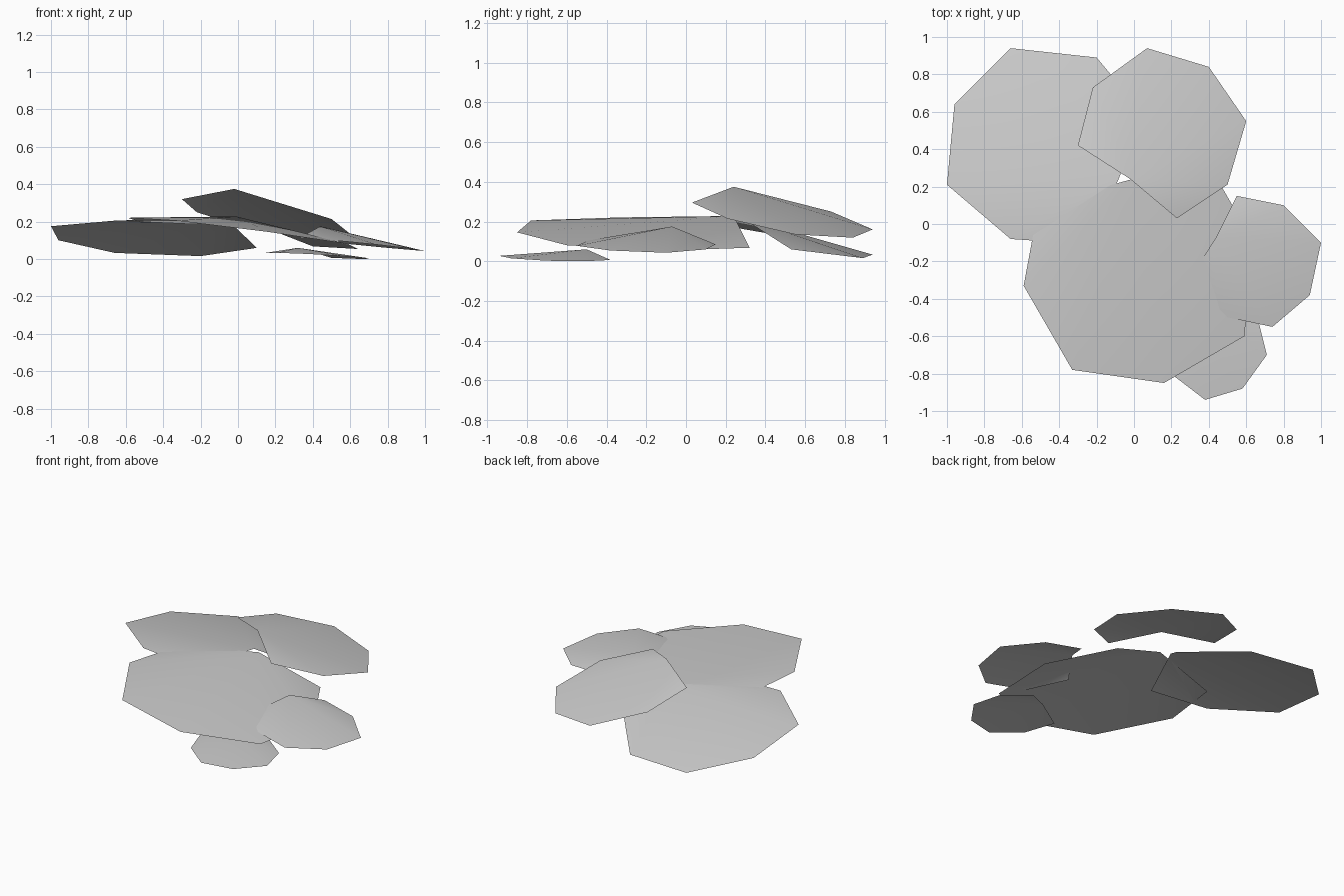
import bpy
import bmesh

# Remove the default cube only
default_cube = bpy.data.objects.get("Cube")
if default_cube:
    bpy.data.objects.remove(default_cube, do_unlink=True)

# One plain grey for every leaf
leaf_grey = bpy.data.materials.new("leaf_grey")
leaf_grey.use_nodes = True
grey = (0.6, 0.6, 0.6, 1.0)
leaf_grey.diffuse_color = grey
leaf_grey.node_tree.nodes["Principled BSDF"].inputs["Base Color"].default_value = grey


def add_leaf(name, tip, rim, height, slope_x, slope_y):
    """Fan a tilted, flat-rimmed leaf out from a raised tip at its notch.

    The rim lies in the plane z = height + slope_x * x + slope_y * y.
    """
    bm = bmesh.new()
    centre = bm.verts.new(tip)
    outline = [bm.verts.new((x, y, height + slope_x * x + slope_y * y)) for x, y in rim]
    for start, end in zip(outline, outline[1:]):
        bm.faces.new((centre, start, end))
    # Keep every blade facing up
    for face in bm.faces:
        face.normal_update()
        if face.normal.z < 0:
            face.normal_flip()
        face.smooth = True

    mesh = bpy.data.meshes.new(name)
    bm.to_mesh(mesh)
    bm.free()
    mesh.materials.append(leaf_grey)
    leaf = bpy.data.objects.new(name, mesh)
    bpy.context.scene.collection.objects.link(leaf)
    return leaf


# Highest leaf, at the back
add_leaf(
    name="top_leaf",
    tip=(-0.02, 0.24, 0.375),
    rim=[(-0.3, 0.42), (-0.22, 0.73), (0.07, 0.94), (0.4, 0.84),
         (0.6, 0.55), (0.5, 0.21), (0.23, 0.03)],
    height=0.342, slope_x=-0.18, slope_y=-0.18,
)

# Wide leaf at the back right of the plant
add_leaf(
    name="back_leaf",
    tip=(-0.07, 0.27, 0.225),
    rim=[(0.1, 0.53), (-0.2, 0.89), (-0.66, 0.94), (-0.96, 0.64),
         (-1.0, 0.21), (-0.66, -0.08), (-0.23, -0.11)],
    height=0.155, slope_x=-0.056, slope_y=-0.169,
)

# Largest leaf, at the front
add_leaf(
    name="front_leaf",
    tip=(-0.01, 0.24, 0.228),
    rim=[(-0.51, 0.1), (-0.59, -0.33), (-0.33, -0.78), (0.16, -0.85),
         (0.59, -0.6), (0.64, -0.1), (0.4, 0.32)],
    height=0.132, slope_x=-0.128, slope_y=-0.04,
)

# Small leaf on the plant's left
add_leaf(
    name="side_leaf",
    tip=(0.44, -0.07, 0.175),
    rim=[(0.55, 0.15), (0.8, 0.1), (1.0, -0.1), (0.94, -0.38),
         (0.74, -0.55), (0.46, -0.49), (0.33, -0.24)],
    height=0.144, slope_x=-0.103, slope_y=-0.018,
)

# Smallest leaf, lying near the ground
add_leaf(
    name="low_leaf",
    tip=(0.32, -0.5, 0.06),
    rim=[(0.14, -0.6), (0.21, -0.81), (0.38, -0.94), (0.58, -0.88),
         (0.71, -0.7), (0.66, -0.5), (0.5, -0.38)],
    height=0.025, slope_x=-0.056, slope_y=-0.025,
)
